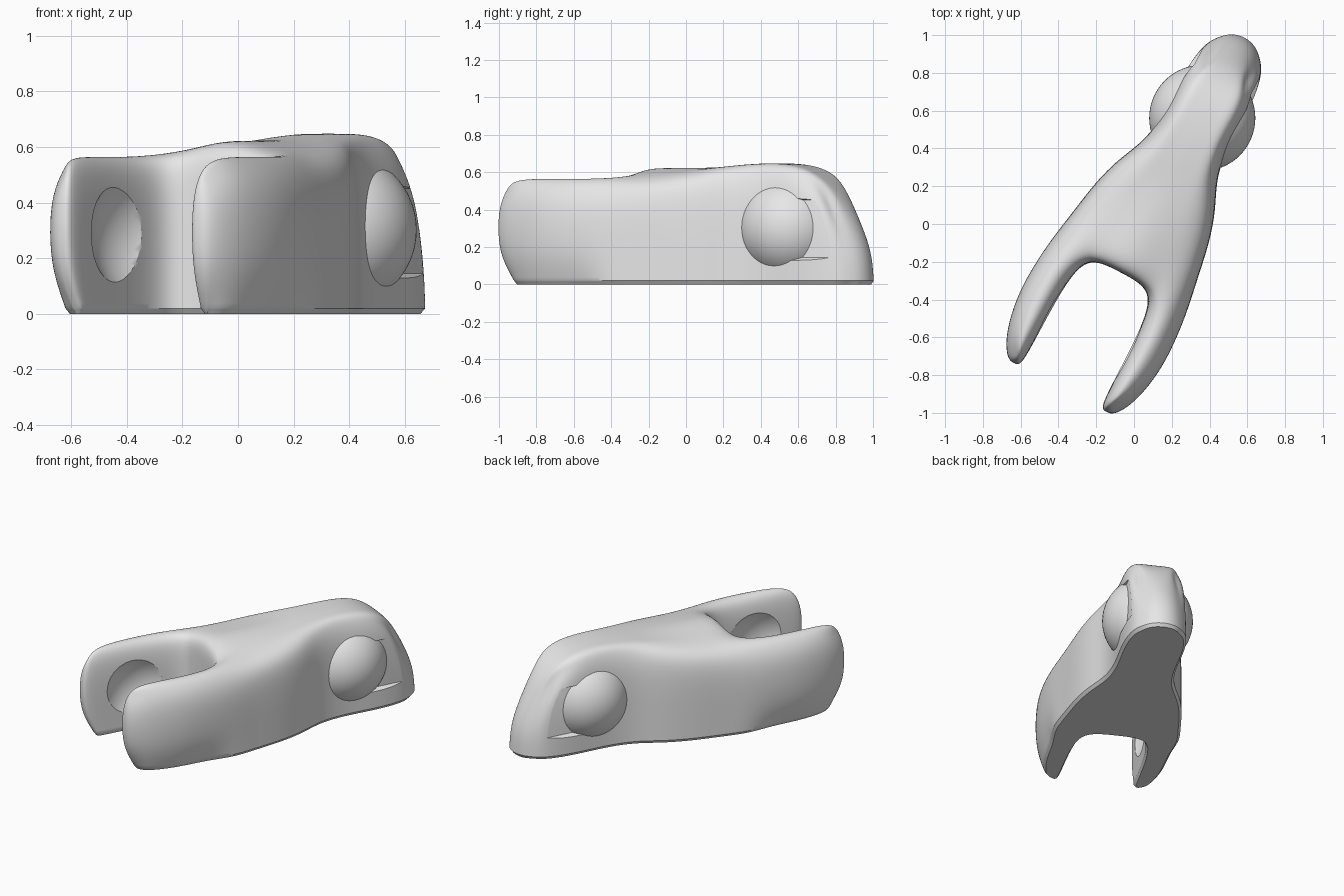
import bpy, bmesh, math
from itertools import product
from mathutils import Matrix

cube = bpy.data.objects.get("Cube")
if cube:
    bpy.data.objects.remove(cube, do_unlink=True)

# The whole piece lies turned in plan: local y runs from fork to nose
PLACE = Matrix.Rotation(math.radians(-27.8), 4, "Z") @ Matrix.Translation((0.058, 0, 0))

grey = bpy.data.materials.new("plain grey")
grey.use_nodes = True
COLOUR = (0.8, 0.8, 0.8, 1)
grey.diffuse_color = COLOUR
grey.node_tree.nodes["Principled BSDF"].inputs["Base Color"].default_value = COLOUR


def make_object(name, bm):
    mesh = bpy.data.meshes.new(name)
    bm.to_mesh(mesh)
    bm.free()
    obj = bpy.data.objects.new(name, mesh)
    bpy.context.collection.objects.link(obj)
    obj.matrix_world = PLACE
    mesh.materials.append(grey)
    return obj


def make_ball(name, y, z, radius):
    bm = bmesh.new()
    bmesh.ops.create_uvsphere(bm, u_segments=64, v_segments=32, radius=radius)
    bmesh.ops.translate(bm, verts=bm.verts, vec=(0, y, z))
    return make_object(name, bm)


def activate(obj):
    bpy.ops.object.select_all(action="DESELECT")
    obj.select_set(True)
    bpy.context.view_layer.objects.active = obj


# Cage stations: y, inner / middle / outer half width, centre height, side height
STATIONS = [
    (-0.95, 0.24, 0.275, 0.322, 0.578, 0.578),
    (-0.83, 0.235, 0.305, 0.392, 0.578, 0.578),
    (-0.62, 0.235, 0.32, 0.432, 0.578, 0.578),
    (-0.42, 0.228, 0.32, 0.425, 0.578, 0.578),
    (-0.26, 0.188, 0.3, 0.405, 0.637, 0.575),
    (-0.1, 0.14, 0.25, 0.374, 0.632, 0.577),
    (0.1, 0.12, 0.22, 0.342, 0.627, 0.597),
    (0.27, 0.1, 0.18, 0.289, 0.627, 0.622),
    (0.41, 0.08, 0.15, 0.217, 0.643, 0.637),
    (0.57, 0.07, 0.13, 0.191, 0.65, 0.648),
    (0.75, 0.07, 0.13, 0.196, 0.645, 0.643),
    (0.9, 0.07, 0.13, 0.194, 0.622, 0.622),
    (1.02, 0.06, 0.12, 0.17, 0.58, 0.58),
    (1.147, 0.045, 0.09, 0.133, 0.5, 0.5),
]
LAST = len(STATIONS) - 1
SLOT_END = 4
NOSE_SLOPE = (0, 0, 0.01, 0.08, 0.175)
NOSE_ROUND = (0, 0.006, 0.028, 0.072)


def cage_point(col, row, level):
    y, inner, middle, outer, centre, side = STATIONS[row]
    x = (0, inner, middle, outer)[col]
    top = (centre, (centre + side) / 2, side, side)[col]
    z = (0, 0.02, 0.17, top - 0.165, top)[level]
    # nose leans back as it rises and is round in plan
    y -= max(0, (y - 0.6) / 0.555) * NOSE_SLOPE[level]
    if row == LAST:
        y -= NOSE_ROUND[col] * (0.4 if level == 4 else 1)
    # soften the upper rims
    if level == 4:
        if col == 3:
            x -= 0.042 if row <= SLOT_END else 0.032
            z -= 0.055 if row <= SLOT_END else 0.045
        if col == 1 and row <= SLOT_END:
            x += 0.02
            z -= 0.035
        if row == 0:
            y += 0.045
            z -= 0.04
    # fork arms tuck in towards the base
    if level < 2 and row < SLOT_END:
        if col == 3:
            x -= 0.05
        if row == 0:
            y += 0.085
    # chamfer around the base
    if level == 0:
        if col == 3:
            x -= 0.016
        if col == 1 and row <= SLOT_END:
            x += 0.012
        if row == 0 or (row == SLOT_END and col < 2):
            y += 0.015
        if row == LAST:
            y -= 0.015
    return x, y, z


# Collect cell sides; a side shared by two cells is inside and is dropped
sides = {}
for col, row, level in product(range(3), range(LAST), range(4)):
    if col == 0 and row < SLOT_END:
        continue
    for axis, end in product(range(3), range(2)):
        quad = []
        for a, b in ((0, 0), (1, 0), (1, 1), (0, 1)):
            step = [a, b]
            step.insert(axis, end)
            quad.append((col + step[0], row + step[1], level + step[2]))
        key = frozenset(quad)
        if key in sides:
            del sides[key]
        else:
            sides[key] = quad

bm = bmesh.new()
verts, levels = {}, {}
for quad in sides.values():
    if all(corner[0] == 0 for corner in quad):
        continue  # open on the mirror plane
    for corner in quad:
        if corner not in verts:
            verts[corner] = bm.verts.new(cage_point(*corner))
            levels[verts[corner]] = corner[2]
    bm.faces.new([verts[corner] for corner in quad])
bmesh.ops.recalc_face_normals(bm, faces=bm.faces)

# Crease the two edges of the base chamfer
crease = bm.edges.layers.float.new("crease_edge")
for edge in bm.edges:
    pair = {levels[v] for v in edge.verts}
    touching = {levels[v] for f in edge.link_faces for v in f.verts}
    if pair == {1} or (pair == {0} and 1 in touching):
        edge[crease] = 1.0
body = make_object("clip_body", bm)

mirror = body.modifiers.new("mirror", "MIRROR")
mirror.use_clip = True
subdivide = body.modifiers.new("smooth", "SUBSURF")
subdivide.levels = subdivide.render_levels = 3

# Cutters: round dents inside the fork arms, flat pockets beside the ball
cutters = [make_ball("dent_cutter", -0.62, 0.29, 0.293)]
for name, side in (("left_pocket_cutter", 1), ("right_pocket_cutter", -1)):
    bm = bmesh.new()
    rings = []
    for x, low, high in ((0.17, 0.145, 0.45), (0.3, 0.06, 0.52)):
        rings.append([bm.verts.new((side * x, y, z)) for y, z in
                      ((0.67, low), (1.1, low), (1.1, high), (0.67, high))])
    near, far = rings
    bm.faces.new(near)
    bm.faces.new(far)
    for i in range(4):
        j = (i + 1) % 4
        bm.faces.new((near[i], near[j], far[j], far[i]))
    bmesh.ops.recalc_face_normals(bm, faces=bm.faces)
    cutters.append(make_object(name, bm))

for cutter in cutters:
    cutter.hide_render = True
    cut = body.modifiers.new(cutter.name, "BOOLEAN")
    cut.operation = "DIFFERENCE"
    cut.solver = "EXACT"
    cut.object = cutter

activate(body)
for modifier in list(body.modifiers):
    bpy.ops.object.modifier_apply(modifier=modifier.name)
for cutter in cutters:
    bpy.data.objects.remove(cutter, do_unlink=True)

# Ball that shows through both sides of the neck
ball = make_ball("joint_ball", 0.665, 0.302, 0.281)

for obj in (body, ball):
    activate(obj)
    bpy.ops.object.shade_smooth_by_angle(angle=math.radians(32))
